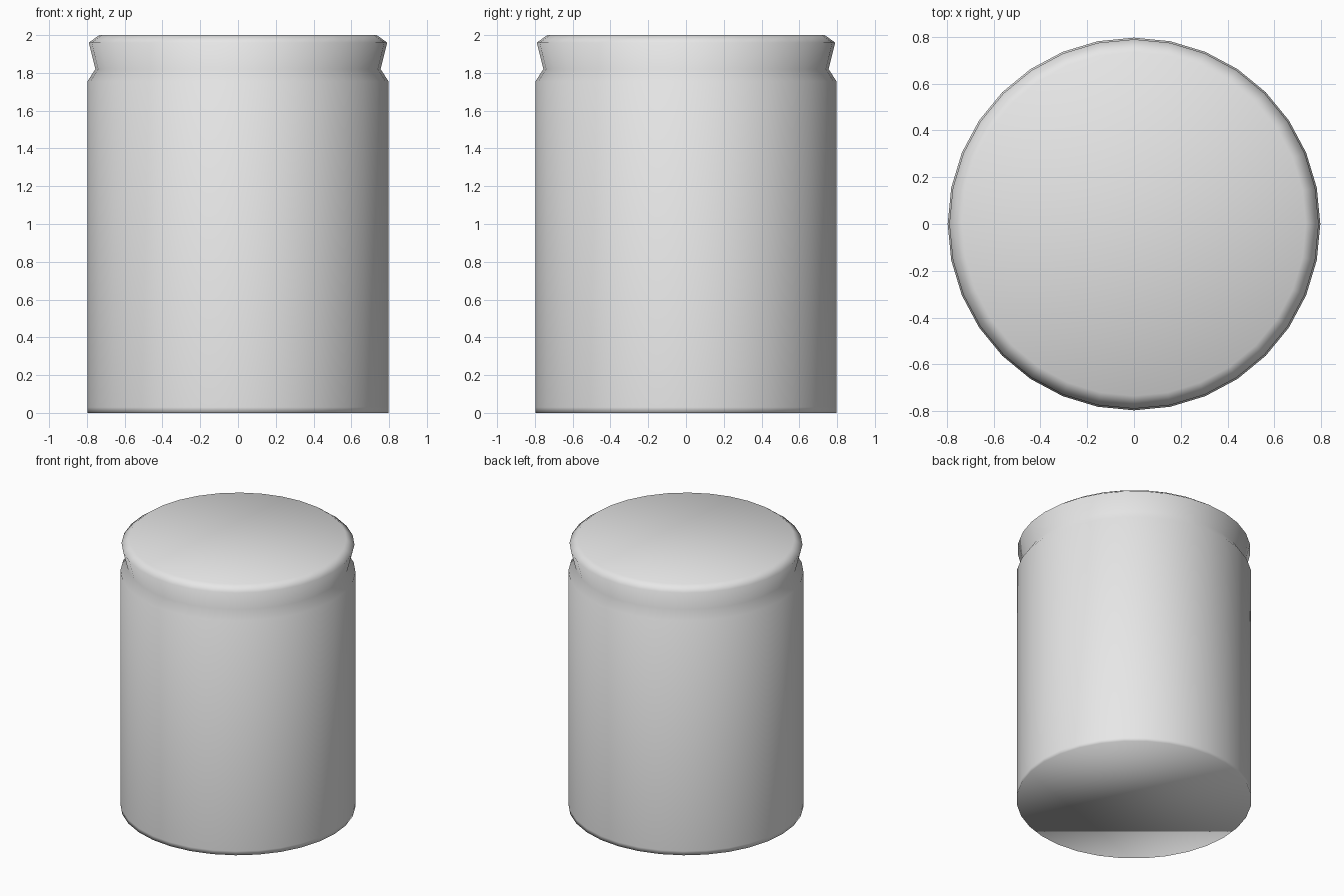
import bpy
import bmesh
from math import cos, sin, tau

default_cube = bpy.data.objects.get("Cube")
if default_cube:
    bpy.data.objects.remove(default_cube, do_unlink=True)

SIDES = 32

# One plain grey for the whole jar
grey = bpy.data.materials.new("plain grey")
grey.use_nodes = True
colour = (0.8, 0.8, 0.8, 1.0)
grey.diffuse_color = colour
grey.node_tree.nodes["Principled BSDF"].inputs["Base Color"].default_value = colour

# Outline as (radius, height): base, body, neck groove, flared lid, chamfer
profile = [
    (0.797, 0.0),
    (0.797, 0.03),
    (0.797, 1.755),
    (0.755, 1.82),
    (0.79, 1.96),
    (0.735, 2.0),
]


def lathe(name, outline, material):
    """Spin an outline around z and close both ends with flat caps."""
    bm = bmesh.new()
    rings = []
    for radius, z in outline:
        rings.append([
            bm.verts.new((radius * cos(tau * i / SIDES), radius * sin(tau * i / SIDES), z))
            for i in range(SIDES)
        ])
    for low, high in zip(rings, rings[1:]):
        for i in range(SIDES):
            j = (i + 1) % SIDES
            bm.faces.new((low[i], low[j], high[j], high[i]))
    bm.faces.new(rings[0][::-1])
    bm.faces.new(rings[-1])
    for face in bm.faces:
        face.smooth = True
    mesh = bpy.data.meshes.new(name)
    bm.to_mesh(mesh)
    bm.free()
    mesh.materials.append(material)
    obj = bpy.data.objects.new(name, mesh)
    bpy.context.collection.objects.link(obj)
    return obj


# Lidded jar body, smooth all over
lathe("lidded_jar", profile, grey)
